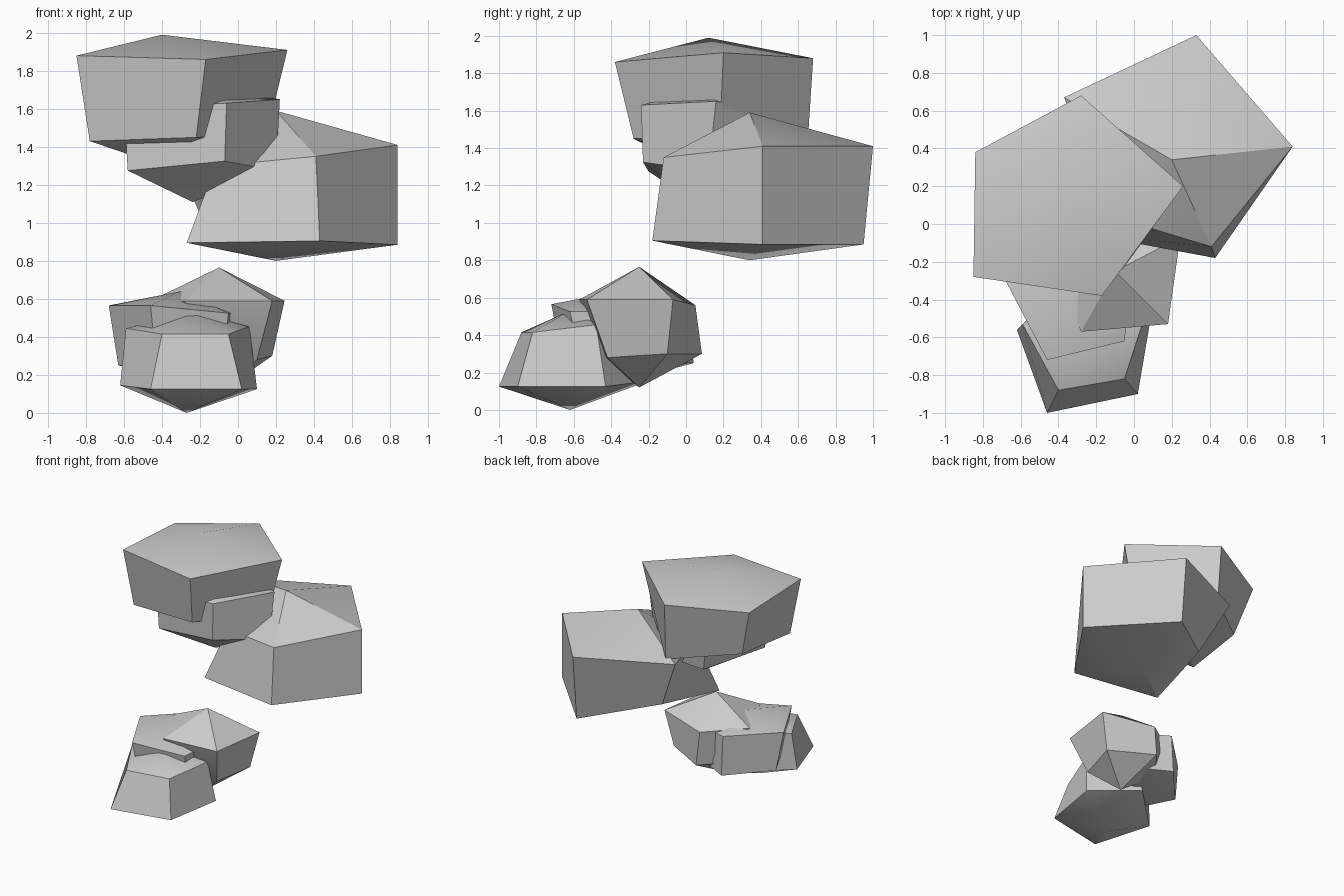
import bpy
import bmesh
import math

if "Cube" in bpy.data.objects:
    bpy.data.objects.remove(bpy.data.objects["Cube"], do_unlink=True)

# One plain stone colour for every rock
stone = bpy.data.materials.new("stone_grey")
stone.use_nodes = True
stone.diffuse_color = (0.6, 0.6, 0.6, 1)
shader = next(n for n in stone.node_tree.nodes if n.type == "BSDF_PRINCIPLED")
shader.inputs["Base Color"].default_value = stone.diffuse_color
shader.inputs["Roughness"].default_value = 0.9


def add_ring(bm, outline, level):
    """Outline points are (x, y) at the level, or (x, y, lift) off it."""
    verts = []
    for x, y, *lift in outline:
        verts.append(bm.verts.new((x, y, level + sum(lift))))
    return verts


def rock(name, peak, foot, shoulder, shoulder_z, base, base_z):
    """Five-sided boulder: peak, shoulder outline, base outline, foot."""
    bm = bmesh.new()
    upper = add_ring(bm, shoulder, shoulder_z)
    lower = add_ring(bm, base, base_z)
    tip = bm.verts.new(peak)
    root = bm.verts.new(foot)
    sides = len(upper)
    for i in range(sides):
        j = (i + 1) % sides
        bm.faces.new((tip, upper[i], upper[j]))
        bm.faces.new((upper[i], lower[i], lower[j], upper[j]))
        bm.faces.new((root, lower[j], lower[i]))
    bmesh.ops.recalc_face_normals(bm, faces=bm.faces[:])
    mesh = bpy.data.meshes.new(name)
    bm.to_mesh(mesh)
    bm.free()
    mesh.materials.append(stone)
    obj = bpy.data.objects.new(name, mesh)
    bpy.context.collection.objects.link(obj)
    bpy.ops.object.select_all(action="DESELECT")
    obj.select_set(True)
    bpy.context.view_layer.objects.active = obj
    bpy.ops.object.shade_smooth_by_angle(angle=math.radians(30))
    return obj


# Upper cluster: capping rock, large rear rock, wedge between them
rock("upper_top_rock", peak=(-.4, .12, 1.99), foot=(-.37, .13, 1.29),
     shoulder=[(-.85, -.28), (-.17, -.38, -.02), (.26, .2, .03),
               (-.28, .68), (-.84, .38, -.03)], shoulder_z=1.88,
     base=[(-.78, -.24, -.02), (-.22, -.28), (.15, .18, .01),
           (-.27, .65, -.03), (-.72, .3)], base_z=1.45)

rock("upper_rear_rock", peak=(.2, .34, 1.59), foot=(.2, .34, .8),
     shoulder=[(.33, 1), (.84, .41), (.41, -.12, -.06),
               (-.12, .04, -.11), (-.37, .67)], shoulder_z=1.41,
     base=[(.33, .95), (.84, .41), (.43, -.18, .02),
           (-.27, -.05, .01), (-.17, .55, .1)], base_z=.885)

rock("upper_wedge_rock", peak=(-.2, .1, 1.72), foot=(-.24, .05, 1.11),
     shoulder=[(-.06, -.24), (.22, .16, .02), (-.03, .42, -.03),
               (-.45, .36, -.03), (-.6, -.2, -.03)], shoulder_z=1.63,
     base=[(-.07, -.23, .05), (.2, .12), (0, .35),
           (-.39, .33, -.03), (-.58, -.2)], base_z=1.275)

# Lower cluster: front rock, right side rock, left side rock
rock("lower_front_rock", peak=(-.24, -.62, .53), foot=(-.27, -.62, 0),
     shoulder=[(-.4, -.88, -.03), (-.05, -.82, -.03), (.06, -.48, .01),
               (-.25, -.25), (-.59, -.53)], shoulder_z=.445,
     base=[(-.46, -1), (.02, -.9), (.1, -.43),
           (-.25, -.2, .03), (-.62, -.56, .02)], base_z=.125)

rock("lower_left_rock", peak=(-.1, -.25, .765), foot=(-.08, -.25, .12),
     shoulder=[(.245, -.07), (.18, -.53), (-.28, -.57),
               (-.46, -.17), (-.16, .05, -.03)], shoulder_z=.59,
     base=[(.18, -.1), (.1, -.42, -.02), (-.22, -.45, -.02),
           (-.33, -.15, -.02), (-.15, .085)], base_z=.3)

rock("lower_right_rock", peak=(-.3, -.33, .64), foot=(-.3, -.3, .16),
     shoulder=[(-.68, -.3), (-.46, -.72), (-.05, -.62, -.04),
               (0, -.12, -.03), (-.35, .02)], shoulder_z=.565,
     base=[(-.63, -.27), (-.43, -.66), (-.08, -.56),
           (-.02, -.14), (-.35, .04)], base_z=.25)
